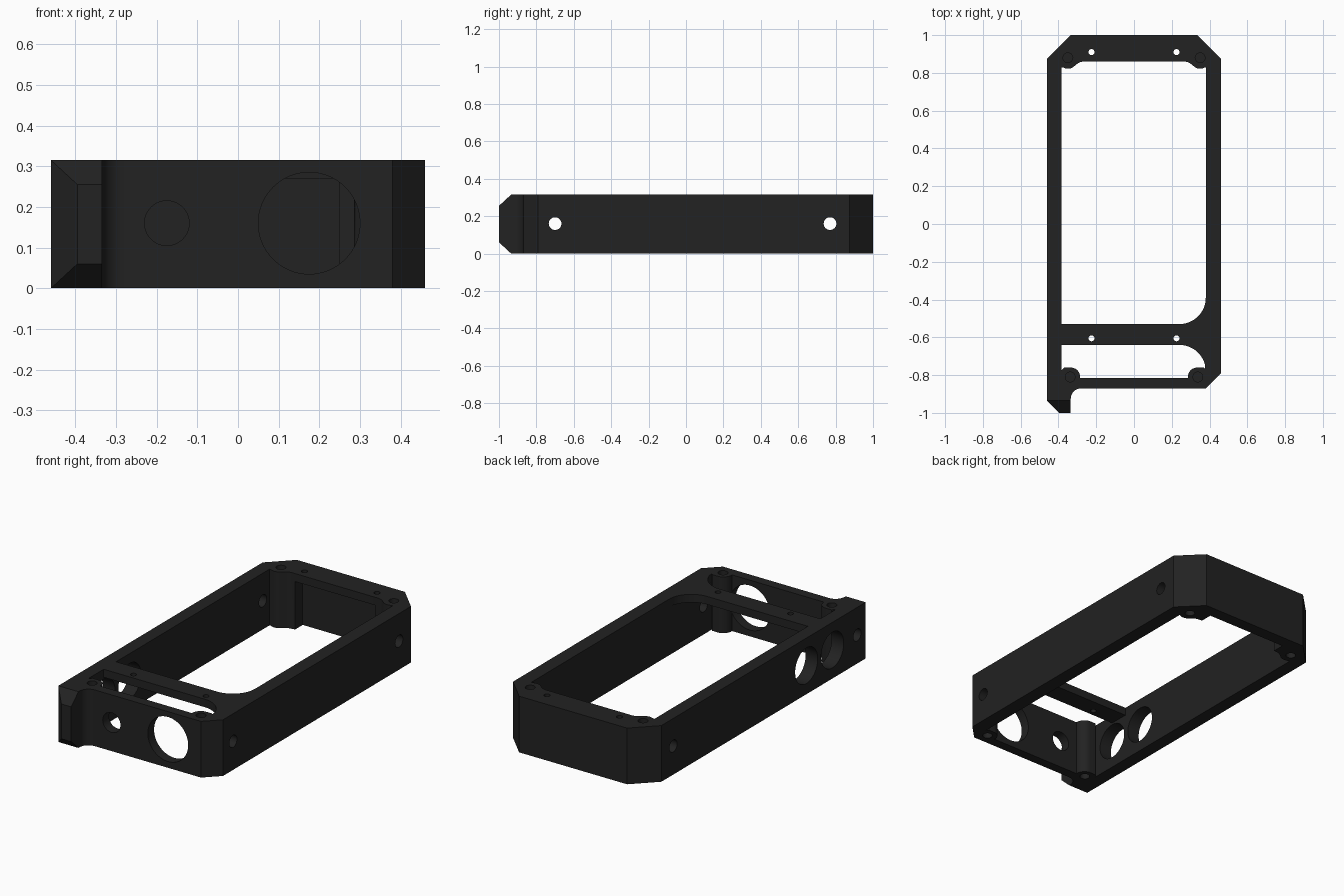
import bpy, bmesh, math
from mathutils import Matrix, Vector

if "Cube" in bpy.data.objects:
    bpy.data.objects.remove(bpy.data.objects["Cube"])

H, PLATE = 0.315, 0.27          # frame height, underside of the top plates

mat = bpy.data.materials.new("charcoal black")
mat.diffuse_color = (0.016, 0.016, 0.016, 1)
mat.use_nodes = True
mat.node_tree.nodes["Principled BSDF"].inputs["Base Color"].default_value = mat.diffuse_color


def arc(cx, cy, r, a0, a1, n=12):
    """Points on an arc, angles in degrees."""
    return [(cx + r * math.cos(math.radians(a0 + (a1 - a0) * i / n)),
             cy + r * math.sin(math.radians(a0 + (a1 - a0) * i / n))) for i in range(n + 1)]


def prism(name, pts, z0, z1):
    """Closed outline extruded along z."""
    bm = bmesh.new()
    face = bm.faces.new([bm.verts.new((x, y, z0)) for x, y in pts])
    ext = bmesh.ops.extrude_face_region(bm, geom=[face])
    bmesh.ops.translate(bm, vec=(0, 0, z1 - z0),
                        verts=[v for v in ext["geom"] if isinstance(v, bmesh.types.BMVert)])
    bmesh.ops.recalc_face_normals(bm, faces=bm.faces)
    me = bpy.data.meshes.new(name)
    bm.to_mesh(me)
    bm.free()
    me.materials.append(mat)
    ob = bpy.data.objects.new(name, me)
    bpy.context.collection.objects.link(ob)
    return ob


def rod(name, centre, r, length, axis, n=40):
    """Cylinder centred on a point, running along an axis."""
    ob = prism(name, arc(0, 0, r, 0, 360, n)[:-1], -length / 2, length / 2)
    rot = Vector((0, 0, 1)).rotation_difference(Vector(axis)).to_matrix().to_4x4()
    ob.data.transform(Matrix.Translation(centre) @ rot)
    return ob


def combine(target, tool, op="DIFFERENCE"):
    """Apply a boolean and discard the tool."""
    tool.hide_render = True
    m = target.modifiers.new("bool", "BOOLEAN")
    m.operation, m.object, m.solver = op, tool, "EXACT"
    bpy.context.view_layer.objects.active = target
    bpy.ops.object.modifier_apply(modifier=m.name)
    bpy.data.objects.remove(tool)


# Outer shell with chamfered corners and a tab at the front left
outline = [(-0.335, 1), (0.335, 1), (0.46, 0.875), (0.46, -0.79), (0.38, -0.87)]
outline += arc(-0.28, -0.925, 0.055, 90, 180, 8)
outline += [(-0.335, -1), (-0.395, -1), (-0.46, -0.935), (-0.46, 0.875)]
frame = prism("frame", outline, 0, H)

# Top and bottom chamfers of the tab: wedges running along x
for s in (-1, 1):
    wedge = prism("tab_chamfer_cutter", [(-1.06, -0.06), (-0.995 + 0.06, 0), (-1.06, 0.125)], -0.6, 0.0)
    wedge.data.clear_geometry()
    bm = bmesh.new()
    prof = [(-1.0, 0.255), (-0.935, H), (-0.935, H + 0.1), (-1.1, H + 0.1), (-1.1, 0.255 - 0.0923)]
    face = bm.faces.new([bm.verts.new((-0.6, y, z if s > 0 else H - z)) for y, z in prof])
    ext = bmesh.ops.extrude_face_region(bm, geom=[face])
    bmesh.ops.translate(bm, vec=(0.4, 0, 0),
                        verts=[v for v in ext["geom"] if isinstance(v, bmesh.types.BMVert)])
    bmesh.ops.recalc_face_normals(bm, faces=bm.faces)
    bm.to_mesh(wedge.data)
    bm.free()
    combine(frame, wedge)

# Cavity below the top plates
combine(frame, prism("cavity_cutter", [(-0.385, -0.815), (0.38, -0.815), (0.38, 0.93), (-0.385, 0.93)],
                     -0.1, PLATE))

# Main window and small front window through the top
main = [(-0.385, -0.53)] + arc(0.24, -0.39, 0.14, -90, 0, 16)
main += [(0.38, 0.86), (-0.385, 0.86)]
combine(frame, prism("main_window_cutter", main, 0.2, 0.5))
small = [(-0.385, -0.815), (0.38, -0.815)] + arc(0.24, -0.78, 0.14, 15, 90, 12) + [(-0.385, -0.64)]
combine(frame, prism("front_window_cutter", small, 0.2, 0.5))

# Large and small ports in the front wall, two large ports in the left wall
combine(frame, rod("front_port_cutter", (0.175, -0.85, 0.16), 0.125, 0.2, (0, 1, 0), 64))
combine(frame, rod("front_small_port_cutter", (-0.175, -0.85, 0.16), 0.055, 0.2, (0, 1, 0)))
for y in (-0.41, -0.64):
    combine(frame, rod("left_port_cutter", (-0.43, y, 0.16), 0.1, 0.2, (1, 0, 0), 56))

# Corner screw bosses
for s in (-1, 1):
    back = [(0.25, 0.945), (0.25, 0.862)] + arc(0.265, 0.80, 0.06, 80, 50, 4)
    back += arc(0.35, 0.872, 0.05, 225, 300, 8) + [(0.39, 0.83), (0.39, 0.94)]
    combine(frame, prism("back_boss", [(s * x, y) for x, y in back], 0, H), "UNION")
    front = arc(0.335, -0.81, 0.05, 90, 200, 14) + [(0.30, -0.84), (0.388, -0.84), (0.388, -0.78), (0.37, -0.76)]
    combine(frame, prism("front_boss", [(s * x, y) for x, y in front], 0, H), "UNION")

# Blind screw holes from above and below, pin holes through the plates
for s in (-1, 1):
    for x, y in ((0.35, 0.88), (0.338, -0.81)):
        for z in (0, H):
            combine(frame, rod("screw_cutter", (s * x, y, z), 0.026, 0.16, (0, 0, 1), 24))
    for y in (0.91, -0.605):
        combine(frame, rod("pin_cutter", (s * 0.225, y, H), 0.016, 0.2, (0, 0, 1), 24))

# Side mounting holes
for x, y in ((0.44, -0.70), (0.44, 0.77), (-0.44, 0.77), (-0.46, -0.86)):
    combine(frame, rod("side_hole_cutter", (x, y, 0.16), 0.034, 0.16, (1, 0, 0), 28))

bpy.ops.object.select_all(action="DESELECT")
frame.select_set(True)
bpy.context.view_layer.objects.active = frame
bpy.ops.object.shade_smooth_by_angle(angle=math.radians(30))
